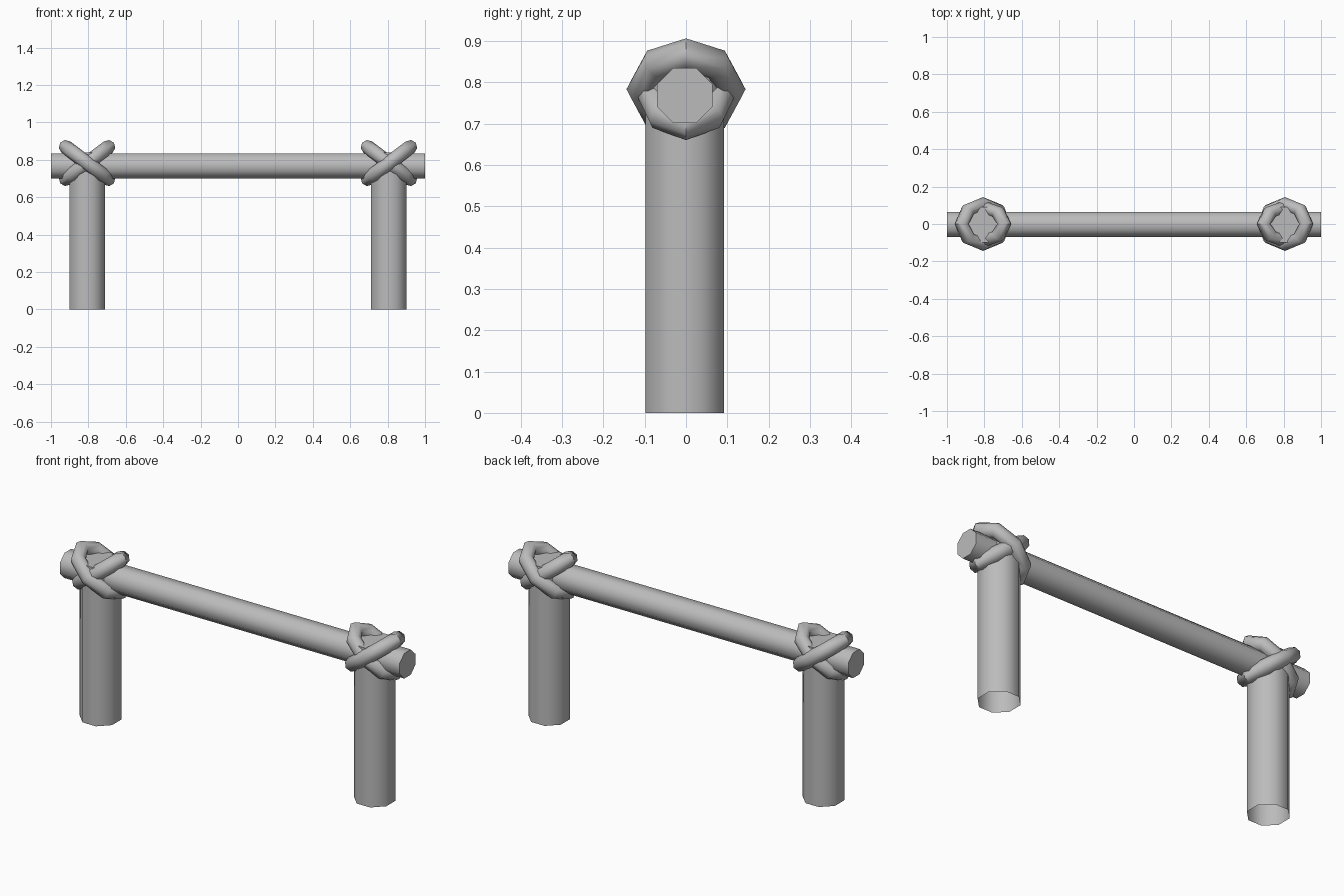
import bpy, bmesh, math
from mathutils import Matrix

if "Cube" in bpy.data.objects:
    bpy.data.objects.remove(bpy.data.objects["Cube"], do_unlink=True)

grey = bpy.data.materials.new("plain grey")
grey.use_nodes = True
grey.diffuse_color = (0.5, 0.5, 0.5, 1)
grey.node_tree.nodes["Principled BSDF"].inputs["Base Color"].default_value = (0.5, 0.5, 0.5, 1)

SIDES = 8
MID_Y = -0.003


def finish(bm, name, matrix):
    """Turn a bmesh into a placed, smooth-shaded object."""
    bmesh.ops.recalc_face_normals(bm, faces=bm.faces)
    bm.transform(matrix)
    mesh = bpy.data.meshes.new(name)
    bm.to_mesh(mesh)
    bm.free()
    mesh.materials.append(grey)
    ob = bpy.data.objects.new(name, mesh)
    bpy.context.collection.objects.link(ob)
    bpy.ops.object.select_all(action='DESELECT')
    ob.select_set(True)
    bpy.context.view_layer.objects.active = ob
    bpy.ops.object.shade_smooth_by_angle(angle=math.radians(50))
    return ob


def log(name, apothem, length, matrix, open_bottom=False):
    """Octagonal log along z with flat sides facing the axes."""
    bm = bmesh.new()
    radius = apothem / math.cos(math.pi / SIDES)
    bmesh.ops.create_cone(bm, cap_ends=True, segments=SIDES, radius1=radius,
                          radius2=radius, depth=length,
                          matrix=Matrix.Rotation(math.pi / SIDES, 4, 'Z'))
    bmesh.ops.recalc_face_normals(bm, faces=bm.faces)
    if open_bottom:
        bottom = [f for f in bm.faces if f.normal.z < -0.9]
        bmesh.ops.delete(bm, geom=bottom, context='FACES_ONLY')
    # keep the outward normals of the open log
    return finish(bm, name, matrix)


def rope_ring(name, long_r, short_r, tube, matrix):
    """Oval eight-sided rope loop lying flat before it is tilted."""
    bm = bmesh.new()
    step = 2 * math.pi / SIDES
    loops = []
    for i in range(SIDES):
        c, s = math.cos(i * step), math.sin(i * step)
        loops.append([bm.verts.new(((long_r + tube * math.cos(j * step)) * c,
                                    (short_r + tube * math.cos(j * step)) * s,
                                    tube * math.sin(j * step)))
                      for j in range(SIDES)])
    for i in range(SIDES):
        a, b = loops[i], loops[(i + 1) % SIDES]
        for j in range(SIDES):
            k = (j + 1) % SIDES
            bm.faces.new((a[j], b[j], b[k], a[k]))
    return finish(bm, name, matrix)


# Cross rail
log("rail", 0.067, 2.0,
    Matrix.Translation((0, MID_Y, 0.768)) @ Matrix.Rotation(math.pi / 2, 4, 'Y'))

# Posts, each with two crossed rope loops around the joint
for side, label in ((1, "left"), (-1, "right")):
    x = side * 0.807
    log(label + "_post", 0.095, 0.84, Matrix.Translation((x, MID_Y, 0.42)), True)
    joint = Matrix.Translation((x, 0, 0.783))
    tilt = math.radians(37) * side
    rope_ring(label + "_outer_lashing", 0.142, 0.106, 0.038,
              joint @ Matrix.Rotation(-tilt, 4, 'Y'))
    rope_ring(label + "_inner_lashing", 0.142, 0.088, 0.038,
              joint @ Matrix.Rotation(tilt, 4, 'Y'))
